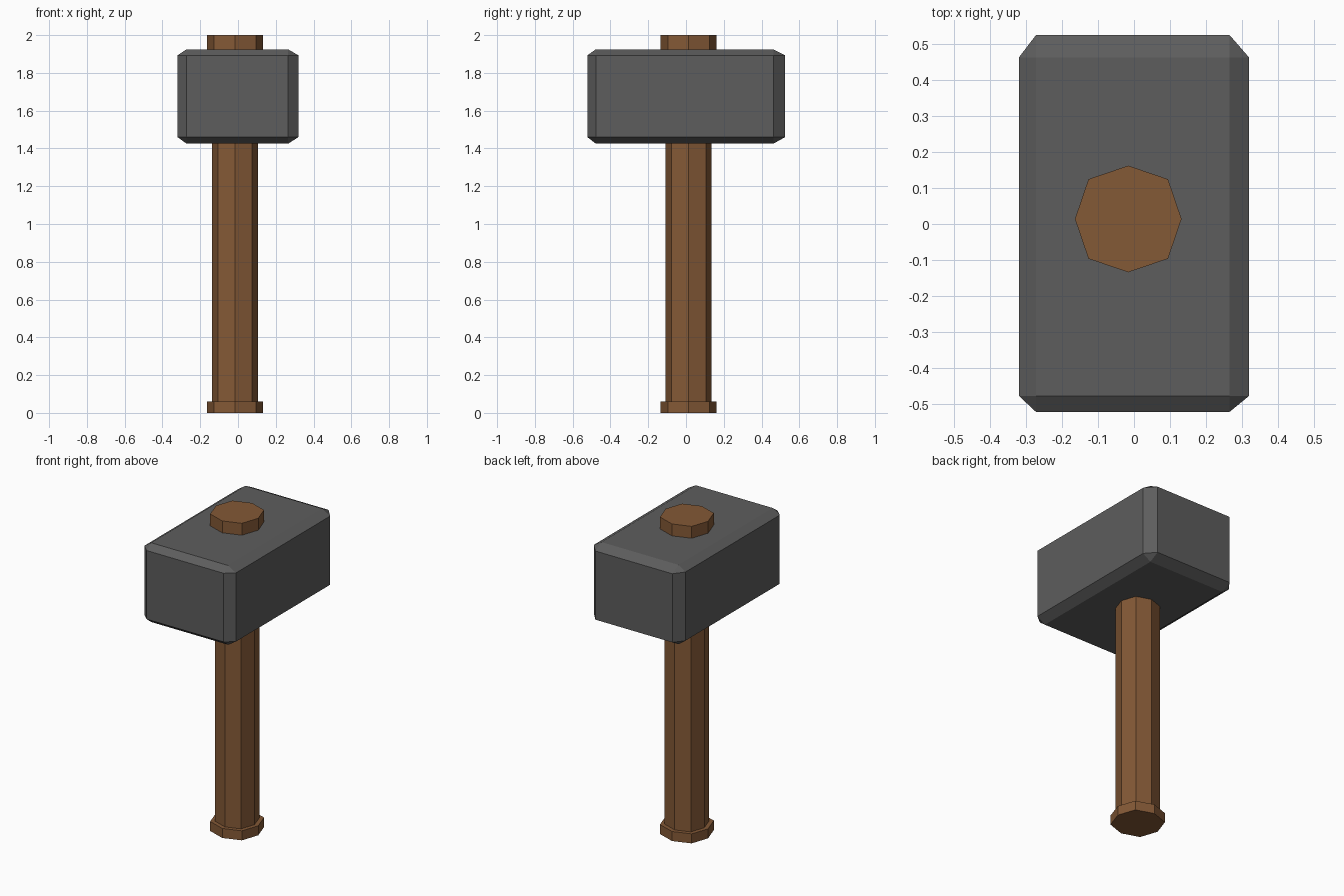
import bpy, bmesh, math

if "Cube" in bpy.data.objects:
    bpy.data.objects.remove(bpy.data.objects["Cube"])


def finish(name, bm, color):
    bmesh.ops.recalc_face_normals(bm, faces=bm.faces)
    mesh = bpy.data.meshes.new(name)
    bm.to_mesh(mesh)
    bm.free()
    mat = bpy.data.materials.new(name + "_material")
    mat.diffuse_color = (*color, 1)
    mat.use_nodes = True
    mat.node_tree.nodes["Principled BSDF"].inputs["Base Color"].default_value = mat.diffuse_color
    mesh.materials.append(mat)
    obj = bpy.data.objects.new(name, mesh)
    bpy.context.collection.objects.link(obj)
    return obj


# Head: chamfered block, each corner cut by its own (outer, inner) limits
X = [(-0.32, -0.272), (0.32, 0.265)]
Y = [(-0.522, -0.477), (0.525, 0.462)]
Z = [(1.425, 1.46), (1.925, 1.893)]
bm = bmesh.new()
for xo, xi in X:
    for yo, yi in Y:
        for zo, zi in Z:
            for co in ((xo, yi, zi), (xi, yo, zi), (xi, yi, zo)):
                bm.verts.new(co)
bmesh.ops.convex_hull(bm, input=bm.verts)
bmesh.ops.dissolve_limit(bm, angle_limit=math.radians(1),
                         verts=bm.verts, edges=bm.edges)
finish("hammer_head", bm, (0.11, 0.11, 0.11))

# Handle: eight-sided shaft with a wider pommel and a wider end above the head
profile = [(0.148, 0), (0.148, 0.06), (0.122, 0.06),
           (0.122, 1.88), (0.148, 1.88), (0.148, 2.0)]
bm = bmesh.new()
rings = []
for r, z in profile:
    ring = []
    for i in range(8):
        a = i * math.pi / 4
        rr = r * (1.055 if i % 2 else 1.0)  # diagonal corners sit slightly out
        ring.append(bm.verts.new((-0.016 + rr * math.cos(a),
                                  0.014 + rr * math.sin(a), z)))
    rings.append(ring)
for lo, hi in zip(rings, rings[1:]):
    for i in range(8):
        j = (i + 1) % 8
        bm.faces.new((lo[i], lo[j], hi[j], hi[i]))
bm.faces.new(rings[0][::-1])
bm.faces.new(rings[-1])
finish("handle", bm, (0.23, 0.1, 0.037))
